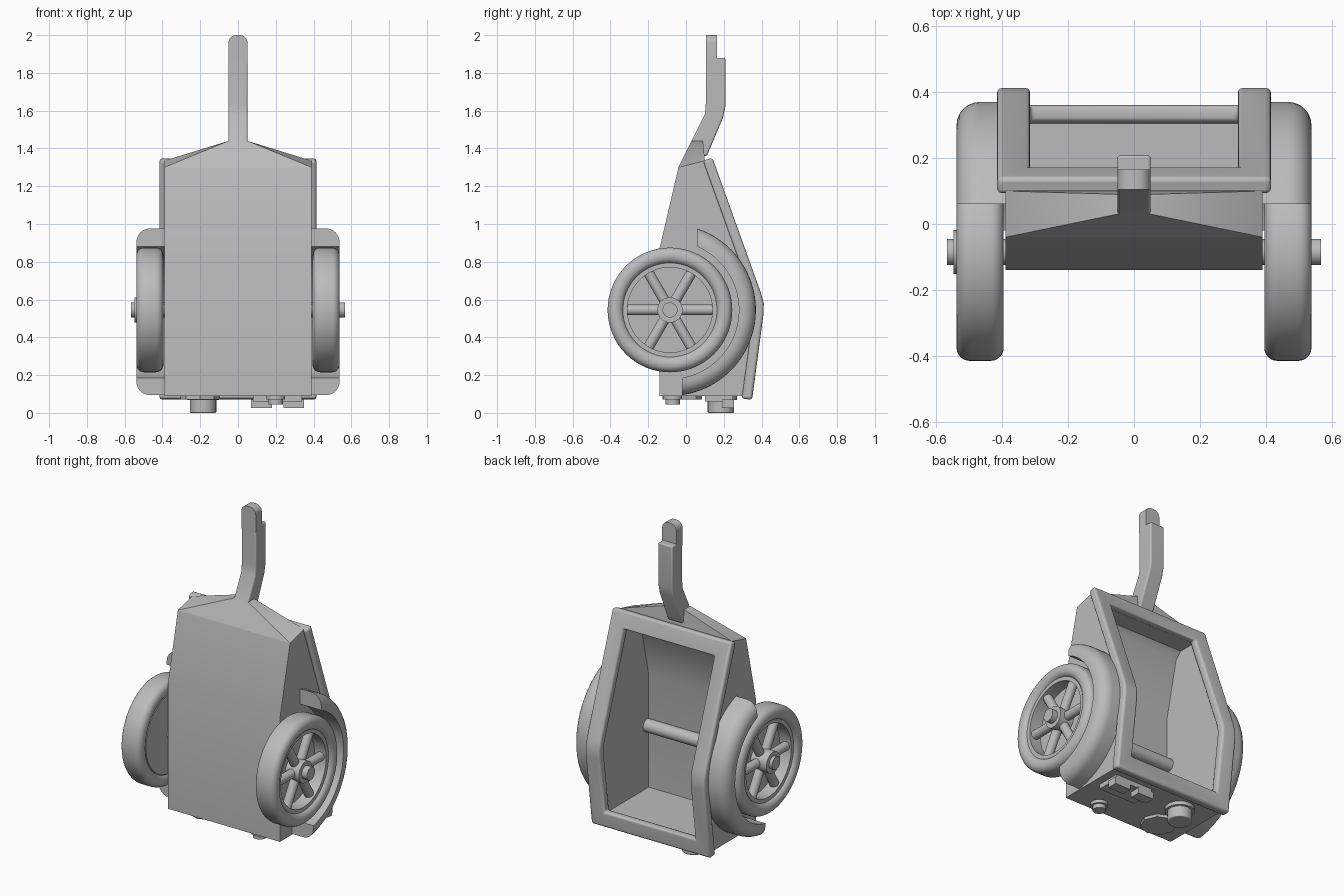
import bpy, bmesh, math
from mathutils import Vector

if "Cube" in bpy.data.objects:
    bpy.data.objects.remove(bpy.data.objects["Cube"], do_unlink=True)

GREY = (0.5, 0.5, 0.5, 1)
mat = bpy.data.materials.new("light_grey")
mat.use_nodes = True
mat.diffuse_color = GREY
mat.node_tree.nodes["Principled BSDF"].inputs["Base Color"].default_value = GREY

WY, WZ = -0.085, 0.545      # wheel centre


def finish(name, bm, bevel=0, segs=3):
    bmesh.ops.recalc_face_normals(bm, faces=bm.faces)
    me = bpy.data.meshes.new(name)
    bm.to_mesh(me)
    bm.free()
    me.materials.append(mat)
    ob = bpy.data.objects.new(name, me)
    bpy.context.collection.objects.link(ob)
    if bevel:
        add_bevel(ob, bevel, segs)
    bpy.ops.object.select_all(action='DESELECT')
    ob.select_set(True)
    bpy.context.view_layer.objects.active = ob
    bpy.ops.object.shade_smooth_by_angle(angle=math.radians(35))
    return ob


def add_bevel(ob, width, segs=3):
    m = ob.modifiers.new("soft_edges", 'BEVEL')
    m.width, m.segments = width, segs
    m.limit_method, m.angle_limit = 'ANGLE', math.radians(40)


def prism(name, pts, lo, hi, axis=0, bevel=0):
    """Extrude a polygon along an axis (0: yz profile, 1: xz, 2: xy)."""
    bm = bmesh.new()

    def ring(d):
        out = []
        for a, b in pts:
            co = [a, b]
            co.insert(axis, d)
            out.append(bm.verts.new(co))
        return out
    r0, r1 = ring(lo), ring(hi)
    bm.faces.new(r0)
    bm.faces.new(r1)
    n = len(pts)
    for i in range(n):
        bm.faces.new((r0[i], r0[(i + 1) % n], r1[(i + 1) % n], r1[i]))
    return finish(name, bm, bevel)


def sweep(name, profile, s, steps=64, span=None):
    """Turn a closed (x, radius) profile about the axle; span gives cut planes."""
    bm = bmesh.new()
    rings = []
    for k in range(steps if span is None else steps + 1):
        ring = []
        for x, r in profile:
            if span is None:
                a = math.tau * k / steps
            else:
                a0, a1 = math.acos(span[0] / r), -math.acos(span[1] / r)
                a = a0 + (a1 - a0) * k / steps
            ring.append(bm.verts.new((s * x, WY + r * math.cos(a), WZ + r * math.sin(a))))
        rings.append(ring)
    n = len(profile)
    for k in range(steps):
        p, q = rings[k], rings[(k + 1) % len(rings)]
        for i in range(n):
            j = (i + 1) % n
            bm.faces.new((p[i], p[j], q[j], q[i]))
    if span:
        bm.faces.new(rings[0])
        bm.faces.new(rings[-1])
    return finish(name, bm)


def rod(name, start, end, r, sides=32, bevel=0):
    start, end = Vector(start), Vector(end)
    d = end - start
    bm = bmesh.new()
    bmesh.ops.create_cone(bm, cap_ends=True, segments=sides, radius1=r, radius2=r, depth=d.length)
    bmesh.ops.rotate(bm, verts=bm.verts, matrix=Vector((0, 0, 1)).rotation_difference(d).to_matrix())
    bmesh.ops.translate(bm, verts=bm.verts, vec=(start + end) / 2)
    return finish(name, bm, bevel)


def corner(cx, cy, r, a0, a1, n=6):
    return [(cx + r * math.cos(math.radians(a0 + (a1 - a0) * i / n)),
             cy + r * math.sin(math.radians(a0 + (a1 - a0) * i / n))) for i in range(n + 1)]


def round_rect(x0, x1, y0, y1, r):
    return (corner(x1 - r, y1 - r, r, 0, 90) + corner(x0 + r, y1 - r, r, 90, 180)
            + corner(x0 + r, y0 + r, r, 180, 270) + corner(x1 - r, y0 + r, r, 270, 360))


def cut(ob, cutter):
    cutter.hide_render = True
    cutter.hide_viewport = True
    m = ob.modifiers.new("opening", 'BOOLEAN')
    m.object, m.operation, m.solver = cutter, 'DIFFERENCE', 'EXACT'


# Hollow body, open at the back
body = prism("body", [(-0.14, 0.09), (-0.14, 0.87), (-0.04, 1.30), (0.10, 1.335),
                      (0.375, 0.59), (0.31, 0.09)], -0.39, 0.39)
cut(body, prism("body_cutter", [(-0.1, 0.15), (-0.1, 0.86), (-0.02, 1.21), (0.02, 1.25),
                                (0.6, 1.25), (0.6, 0.15)], -0.33, 0.33))

# Pitched roof rising to the handle
bm = bmesh.new()
for s in (-1, 1):
    for x, y, z in [(0.39, -0.04, 1.30), (0.39, 0.10, 1.335), (0.05, 0.03, 1.44), (0.05, 0.09, 1.44)]:
        bm.verts.new((s * x, y, z))
bmesh.ops.convex_hull(bm, input=bm.verts)
finish("roof", bm)

# Bent frame around the opening
frame = prism("back_frame", [(0.14, 1.35), (0.395, 0.64), (0.412, 0.58), (0.41, 0.52), (0.35, 0.07),
                             (0.295, 0.075), (0.36, 0.55), (0.355, 0.60), (0.09, 1.335)], -0.415, 0.415)
cut(frame, prism("frame_cutter", [(-0.1, 0.17), (-0.1, 1.25), (0.6, 1.25), (0.6, 0.17)], -0.315, 0.315))
add_bevel(frame, 0.014)

# Handle arm and rounded tip
prism("handle", [(0.0, 1.36), (0.03, 1.44), (0.10, 1.58), (0.105, 1.64), (0.105, 1.88),
                 (0.208, 1.88), (0.208, 1.62), (0.195, 1.56), (0.11, 1.36)], -0.05, 0.05, bevel=0.008)
prism("handle_tip", [(-0.05, 1.85), (0.05, 1.85)] + corner(0.01, 1.96, 0.04, 0, 90)
      + corner(-0.01, 1.96, 0.04, 90, 180), 0.105, 0.165, axis=1)

# Axle
rod("axle", (-0.567, WY, WZ), (0.567, WY, WZ), 0.04)

# Wheels and fenders
for s, side in ((1, "left"), (-1, "right")):
    sweep(side + "_tyre", round_rect(0.395, 0.538, 0.245, 0.33, 0.04), s)
    sweep(side + "_rim", [(0.41, 0.225), (0.515, 0.225), (0.515, 0.26), (0.41, 0.26)], s)
    rod(side + "_wheel_disc", (s * 0.405, WY, WZ), (s * 0.435, WY, WZ), 0.25, 64)
    rod(side + "_hub", (s * 0.41, WY, WZ), (s * (0.53 if s > 0 else 0.547), WY, WZ), 0.067)
    for k in range(6):
        a = math.tau * k / 6
        c, t = math.cos(a), math.sin(a)
        rod(f"{side}_spoke_{k + 1}", (s * 0.475, WY + 0.04 * c, WZ + 0.04 * t),
            (s * 0.475, WY + 0.235 * c, WZ + 0.235 * t), 0.028, 16)
    sweep(side + "_fender", [(0.37, 0.365), (0.538, 0.365)] + corner(0.468, 0.385, 0.07, 0, 90)
          + [(0.37, 0.455)], s, 40, (0.145, 0.065))

# Fittings under the floor
rod("foot", (-0.185, 0.185, 0), (-0.185, 0.185, 0.1), 0.07, bevel=0.006)
rod("foot_flange", (-0.185, 0.185, 0.067), (-0.185, 0.185, 0.1), 0.085)
rod("front_plate", (-0.2, -0.02, 0.072), (-0.2, -0.02, 0.1), 0.105, 8)
rod("plug_flange", (0.2, -0.07, 0.07), (0.2, -0.07, 0.1), 0.05)
rod("plug", (0.2, -0.07, 0.045), (0.2, -0.07, 0.08), 0.038)
prism("latch_plate", [(0.08, 0.10), (0.34, 0.10), (0.34, 0.25), (0.08, 0.25)], 0.06, 0.1, axis=2)
for name, x in (("latch_block_a", 0.07), ("latch_block_b", 0.24)):
    prism(name, [(x, 0.19), (x + 0.11, 0.19), (x + 0.11, 0.255), (x, 0.255)], 0.025, 0.07, axis=2)
